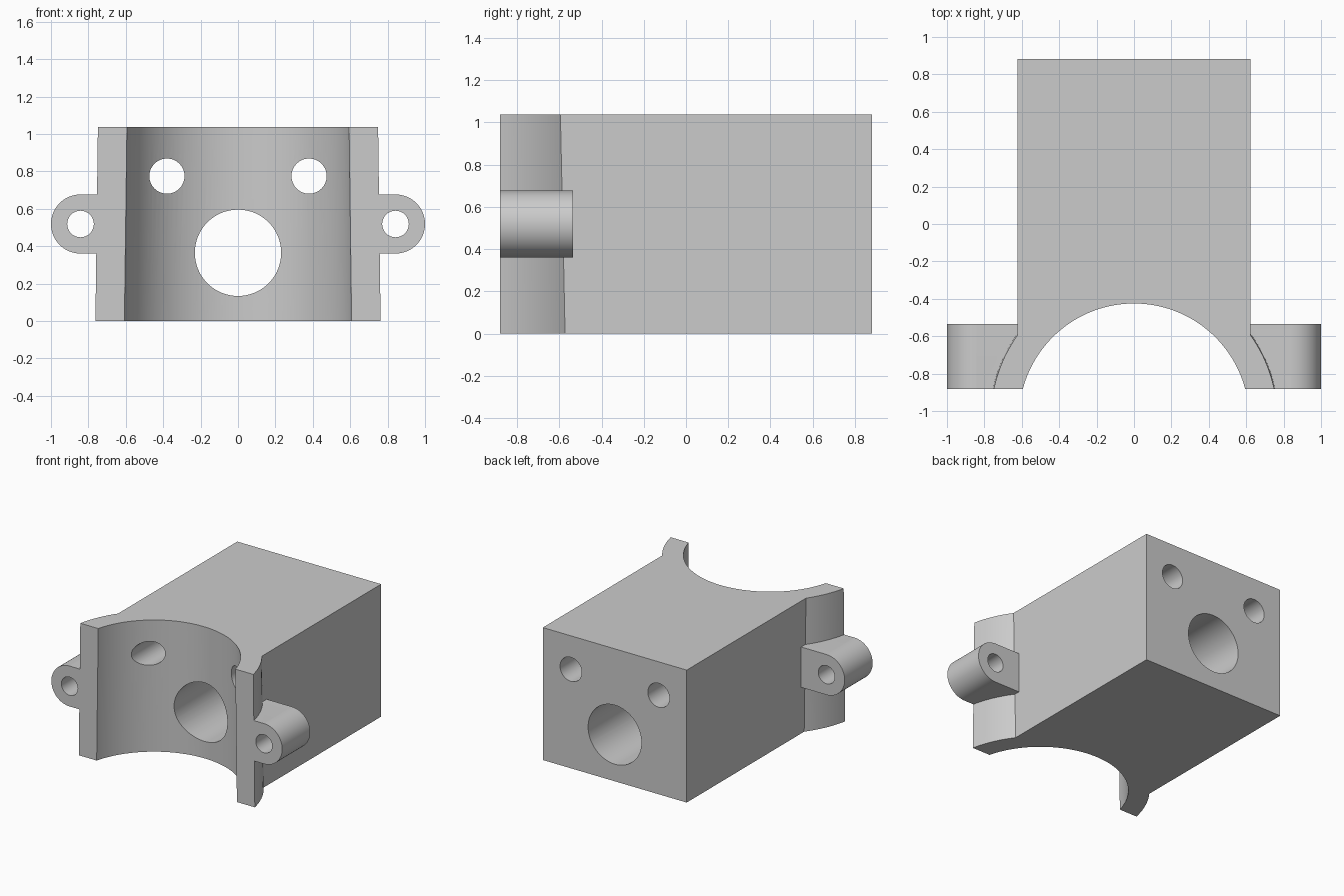
import bpy
import bmesh
import math
from mathutils import Matrix, Vector

cube = bpy.data.objects.get("Cube")
if cube:
    bpy.data.objects.remove(cube, do_unlink=True)

HEIGHT, HALF_W, HALF_D = 1.037, 0.623, 0.881   # main block
AXIS_Y = -1.04                                 # axis of the curved saddle
LUG_X, LUG_Z, LUG_R, LUG_BACK = 0.842, 0.519, 0.158, -0.535

grey = bpy.data.materials.new("plain grey")
grey.use_nodes = True
grey.diffuse_color = (0.6, 0.6, 0.6, 1)
grey.node_tree.nodes["Principled BSDF"].inputs["Base Color"].default_value = (0.6, 0.6, 0.6, 1)


def finish(name, bm):
    mesh = bpy.data.meshes.new(name)
    bm.to_mesh(mesh)
    bm.free()
    mesh.materials.append(grey)
    obj = bpy.data.objects.new(name, mesh)
    bpy.context.collection.objects.link(obj)
    return obj


def box(name, low, high):
    low, high = Vector(low), Vector(high)
    bm = bmesh.new()
    place = Matrix.Translation((low + high) / 2) @ Matrix.Diagonal((*(high - low), 1))
    bmesh.ops.create_cube(bm, size=1, matrix=place)
    return finish(name, bm)


def frustum(name, r_low, r_high, z_low, z_high):
    """Upright tapered cylinder on the saddle axis."""
    bm = bmesh.new()
    bmesh.ops.create_cone(bm, cap_ends=True, segments=128, radius1=r_low, radius2=r_high,
                          depth=z_high - z_low,
                          matrix=Matrix.Translation((0, AXIS_Y, (z_low + z_high) / 2)))
    return finish(name, bm)


def rod(name, x, z, radius, y_low, y_high):
    """Cylinder running front to back."""
    bm = bmesh.new()
    place = Matrix.Translation((x, (y_low + y_high) / 2, z)) @ Matrix.Rotation(math.pi / 2, 4, 'X')
    bmesh.ops.create_cone(bm, cap_ends=True, segments=64, radius1=radius, radius2=radius,
                          depth=y_high - y_low, matrix=place)
    return finish(name, bm)


def combine(target, tool, operation):
    mod = target.modifiers.new(operation.lower(), 'BOOLEAN')
    mod.operation = operation
    mod.solver = 'EXACT'
    mod.object = tool
    bpy.ops.object.select_all(action='DESELECT')
    bpy.context.view_layer.objects.active = target
    target.select_set(True)
    bpy.ops.object.modifier_apply(modifier=mod.name)
    bpy.data.objects.remove(tool, do_unlink=True)


# Main block with the tapered saddle wall
body = box("saddle_block", (-HALF_W, -HALF_D, 0), (HALF_W, HALF_D, HEIGHT))
combine(body, frustum("saddle_wall", 0.779, 0.766, 0, HEIGHT), 'UNION')

# Flat front face
combine(body, box("front_trim", (-2, -3, -1), (2, -HALF_D, 2)), 'DIFFERENCE')

# Rounded screw lugs on both sides
for side in (-1, 1):
    inner, outer = sorted((side * 0.55, side * LUG_X))
    lug = box("lug", (inner, -HALF_D, LUG_Z - LUG_R), (outer, LUG_BACK, LUG_Z + LUG_R))
    combine(lug, rod("lug_end", side * LUG_X, LUG_Z, LUG_R, -HALF_D, LUG_BACK), 'UNION')
    combine(body, lug, 'UNION')

# Tapered saddle hollow
taper = 0.013 / HEIGHT
combine(body, frustum("hollow", 0.628 + taper * 0.2, 0.615 - taper * 0.2,
                      -0.2, HEIGHT + 0.2), 'DIFFERENCE')

# Through holes: central bore, two upper holes, two lug holes
combine(body, rod("bore", 0, 0.365, 0.231, -1.5, 1.5), 'DIFFERENCE')
for side in (-1, 1):
    combine(body, rod("upper_hole", side * 0.38, 0.775, 0.094, -1.5, 1.5), 'DIFFERENCE')
    combine(body, rod("lug_hole", side * LUG_X, LUG_Z, 0.071, -1.5, 0), 'DIFFERENCE')

bpy.ops.object.select_all(action='DESELECT')
body.select_set(True)
bpy.context.view_layer.objects.active = body
bpy.ops.object.shade_smooth_by_angle(angle=math.radians(25))
